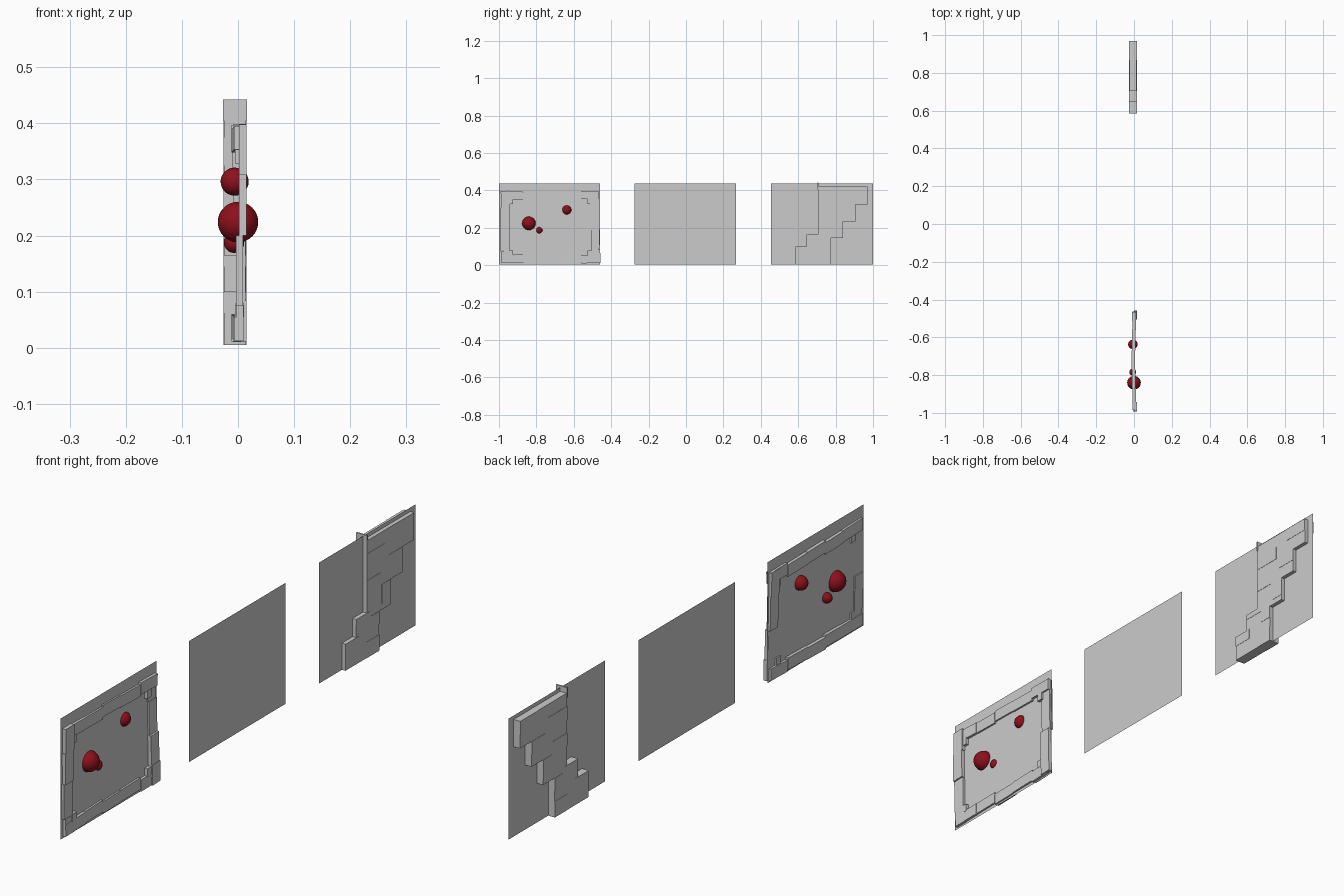
import bpy, bmesh
from mathutils import Matrix, Vector


def finish(name, bm, mat=None):
    mesh = bpy.data.meshes.new(name)
    bm.to_mesh(mesh)
    bm.free()
    obj = bpy.data.objects.new(name, mesh)
    bpy.context.collection.objects.link(obj)
    if mat:
        mesh.materials.append(mat)
    return obj


def add_box(bm, x0, x1, y0, y1, z0, z1, tilt=0.0, yaw=0.0):
    m = (Matrix.Translation(((x0 + x1) / 2, (y0 + y1) / 2, (z0 + z1) / 2))
         @ Matrix.Rotation(yaw, 4, 'Z') @ Matrix.Rotation(tilt, 4, 'X')
         @ Matrix.Diagonal((x1 - x0, y1 - y0, z1 - z0, 1)))
    bmesh.ops.create_cube(bm, size=1, matrix=m)


# three thin wall panes
for name, y0, y1 in (("pane_front", -1.0, -0.46), ("pane_middle", -0.275, 0.268),
                     ("pane_back", 0.455, 1.0)):
    bm = bmesh.new()
    bm.faces.new([bm.verts.new(Vector((0, y, z)))
                  for y, z in ((y0, 0.005), (y1, 0.005), (y1, 0.436), (y0, 0.436))])
    finish(name, bm)

# stone frame: top and bottom rows, bowed slightly outward in the middle
bm = bmesh.new()
rows = ((-0.985, -0.87, 0.000, 0.000), (-0.87, -0.77, -0.003, -0.003),
        (-0.77, -0.67, -0.004, 0.002), (-0.67, -0.56, -0.003, -0.002),
        (-0.56, -0.467, 0.000, 0.003))
for y0, y1, x, dz in rows:
    yaw = -0.03 * (y0 + y1 + 1.44)
    add_box(bm, x - 0.008, x + 0.010, y0, y1, 0.352 + dz, 0.394 + dz, -0.02, yaw)
    add_box(bm, x - 0.008, x + 0.010, y0, y1, 0.014 - dz, 0.056 - dz, 0.02, yaw)
finish("frame_rows", bm)

# stone frame: side columns
bm = bmesh.new()
for z0, z1, x, dy in ((0.012, 0.075, 0.004, 0.006), (0.075, 0.20, 0.003, 0.0),
                      (0.20, 0.31, 0.009, 0.0), (0.31, 0.398, 0.009, 0.002)):
    add_box(bm, x - 0.007, x + 0.006, -0.992 + dy, -0.944 + dy, z0, z1, 0.015)
for z0, z1, x, dy in ((0.012, 0.085, 0.008, 0.002), (0.085, 0.19, 0.006, -0.002),
                      (0.19, 0.31, -0.001, -0.004), (0.31, 0.396, -0.003, -0.008)):
    add_box(bm, x - 0.007, x + 0.007, -0.505 + dy, -0.46 + dy, z0, z1, 0.03)
# small inner corner stones
for y in (-0.936, -0.514):
    for z in (0.065, 0.342):
        add_box(bm, -0.005, 0.011, y - 0.012, y + 0.012, z - 0.014, z + 0.014)
finish("frame_columns", bm)

# red balls set through the pane
red = bpy.data.materials.new("red")
red.diffuse_color = (0.27, 0.005, 0.012, 1)
for name, x, y, z, r in (("large_ball", 0.0, -0.84, 0.224, 0.036),
                         ("medium_ball", -0.006, -0.637, 0.296, 0.025),
                         ("small_ball", -0.007, -0.784, 0.187, 0.018)):
    bm = bmesh.new()
    bmesh.ops.create_uvsphere(bm, u_segments=32, v_segments=16, radius=r,
                              matrix=Matrix.Translation((x, y, z)))
    for f in bm.faces:
        f.smooth = True
    finish(name, bm, red)

# stepped stone bricks, each course split in two with a slight depth change
bm = bmesh.new()
courses = ((0.005, 0.062, 0.585, 0.775), (0.062, 0.100, 0.585, 0.775),
           (0.100, 0.145, 0.645, 0.775), (0.145, 0.165, 0.645, 0.840),
           (0.165, 0.235, 0.705, 0.840), (0.235, 0.280, 0.705, 0.905),
           (0.280, 0.325, 0.705, 0.905), (0.325, 0.375, 0.705, 0.970),
           (0.375, 0.422, 0.705, 0.970))
for i, (z0, z1, y0, y1) in enumerate(courses):
    split = y0 + (y1 - y0) * (0.4 if i % 2 else 0.62)
    d = 0.001 * (i % 2)
    add_box(bm, -0.025 - d, 0.014 + d, y0, split, z0, z1)
    add_box(bm, -0.026 + d, 0.015 - d, split, y1, z0, z1)
finish("stepped_bricks", bm)

# thin upright lip at the top of the steps
bm = bmesh.new()
add_box(bm, -0.027, 0.016, 0.703, 0.708, 0.405, 0.442)
finish("top_lip", bm)
